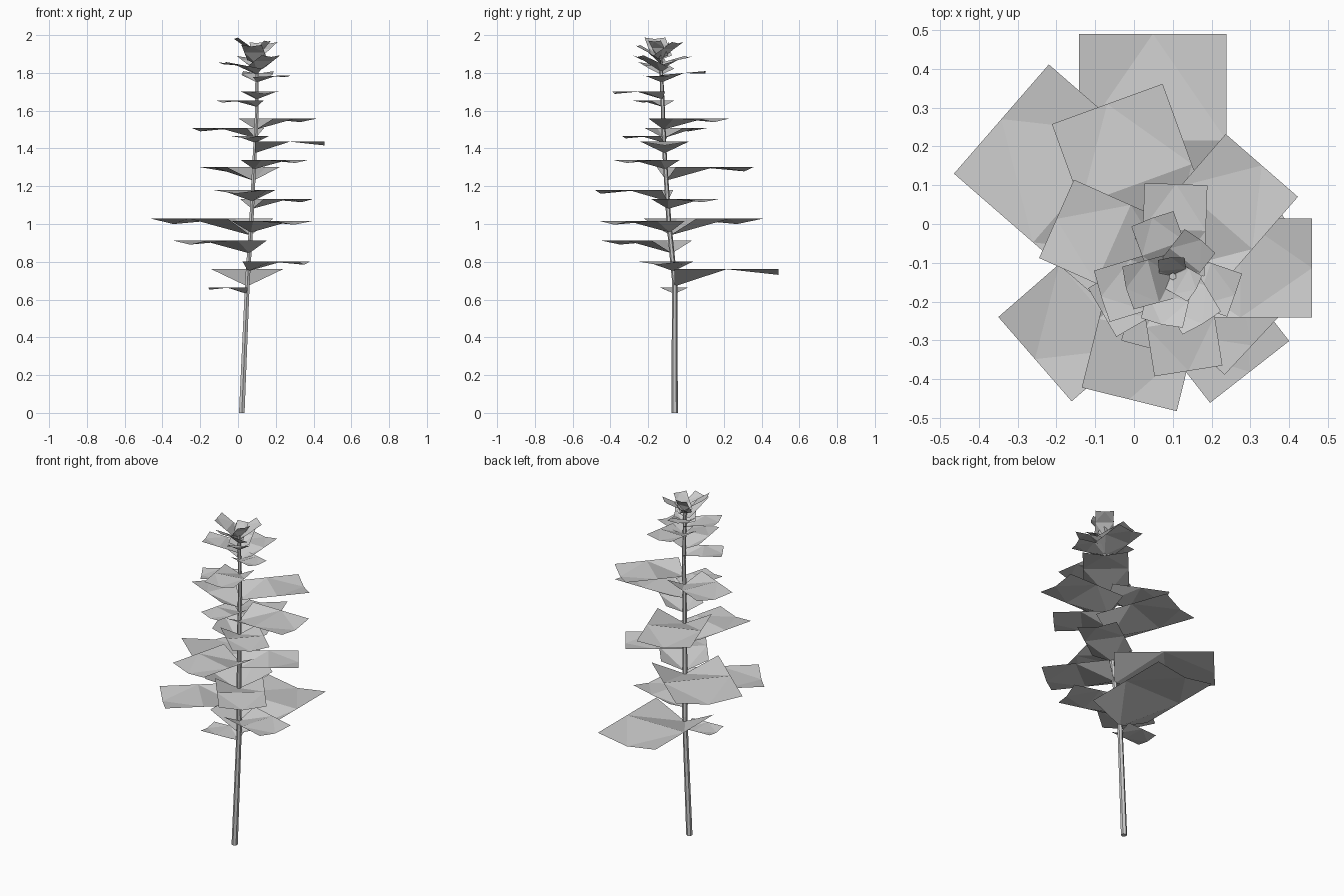
import bpy, bmesh
from math import radians
from mathutils import Matrix, Vector

default = bpy.data.objects.get("Cube")
if default:
    bpy.data.objects.remove(default, do_unlink=True)

# One plain colour for the whole plant
mat = bpy.data.materials.new("pale_grey")
mat.use_nodes = True
grey = (0.6, 0.6, 0.6, 1)
mat.diffuse_color = grey
mat.node_tree.nodes["Principled BSDF"].inputs["Base Color"].default_value = grey

# Gently bending stem centreline
PATH = [Vector(p) for p in (
    (0.02, -0.06, 0), (0.05, -0.06, 0.7), (0.07, -0.09, 1.0),
    (0.09, -0.115, 1.4), (0.1, -0.122, 1.6), (0.1, -0.135, 1.9))]


def stem_point(z):
    for a, b in zip(PATH, PATH[1:]):
        if z <= b.z:
            return a.lerp(b, (z - a.z) / (b.z - a.z))
    return PATH[-1].copy()


def finish(name, bm):
    mesh = bpy.data.meshes.new(name)
    bm.to_mesh(mesh)
    bm.free()
    mesh.materials.append(mat)
    obj = bpy.data.objects.new(name, mesh)
    bpy.context.collection.objects.link(obj)
    return obj


# Stem: hexagonal rings joined along the path, tapering upward
def build_stem():
    bm = bmesh.new()
    rings = []
    for p in PATH:
        radius = 0.017 - 0.004 * p.z
        ring = bmesh.ops.create_circle(
            bm, segments=6, radius=radius, matrix=Matrix.Translation(p))["verts"]
        rings.append(ring)
    for low, high in zip(rings, rings[1:]):
        for i in range(6):
            j = (i + 1) % 6
            bm.faces.new((low[i], low[j], high[j], high[i]))
    bm.faces.new(rings[0])
    bm.faces.new(rings[-1])
    bmesh.ops.recalc_face_normals(bm, faces=bm.faces)
    return finish("stem", bm)


# Leaf: folded rectangle with a low base, a flat middle and a dipped tip
def build_leaf(index, z, heading, length, pitch):
    half, rise = length * 0.345, length * 0.165
    bm = bmesh.new()
    base = bm.verts.new((0, 0, 0))
    tip = bm.verts.new((length, 0, rise * 0.67))
    left, right = [
        [bm.verts.new((length * t, side * half, rise)) for t in (0, 0.5, 1)]
        for side in (1, -1)]
    for face in ((base, left[1], left[0]), (base, right[0], right[1]),
                 (base, right[1], left[1]), (tip, left[1], right[1]),
                 (tip, left[2], left[1]), (tip, right[1], right[2])):
        bm.faces.new(face)
    turn = Matrix.Rotation(radians(heading), 4, "Z") @ Matrix.Rotation(radians(-pitch), 4, "Y")
    bm.transform(Matrix.Translation(stem_point(z)) @ turn)
    return finish(f"leaf_{index:02d}", bm)


# Leaves from bottom to top: base height, heading, length, upward pitch
LEAVES = [
    (0.63, 183, 0.2, 0), (0.67, 90, 0.55, 0), (0.75, -16, 0.31, 0),
    (0.845, 221, 0.417, 0), (0.94, 139, 0.54, 0), (0.955, -52, 0.375, 0),
    (1.08, 35, 0.32, 0), (1.12, 256, 0.365, 0), (1.23, 110, 0.44, 0),
    (1.29, -43, 0.3, 0), (1.375, 0, 0.37, 0), (1.43, 255, 0.21, 0),
    (1.455, 156, 0.32, 0), (1.5, 49, 0.357, 0), (1.62, 210, 0.21, 0),
    (1.66, 279, 0.257, 0), (1.75, -19, 0.17, 3), (1.75, 88, 0.235, 5),
    (1.79, 197, 0.2, 10), (1.82, 110, 0.167, 15), (1.805, -59, 0.167, 22),
    (1.845, 257, 0.16, 30), (1.87, 52, 0.145, 30), (1.87, 195, 0.165, 35),
    (1.87, 95, 0.1, 55), (1.88, -30, 0.11, 45),
]

build_stem()
for i, leaf in enumerate(LEAVES, 1):
    build_leaf(i, *leaf)
